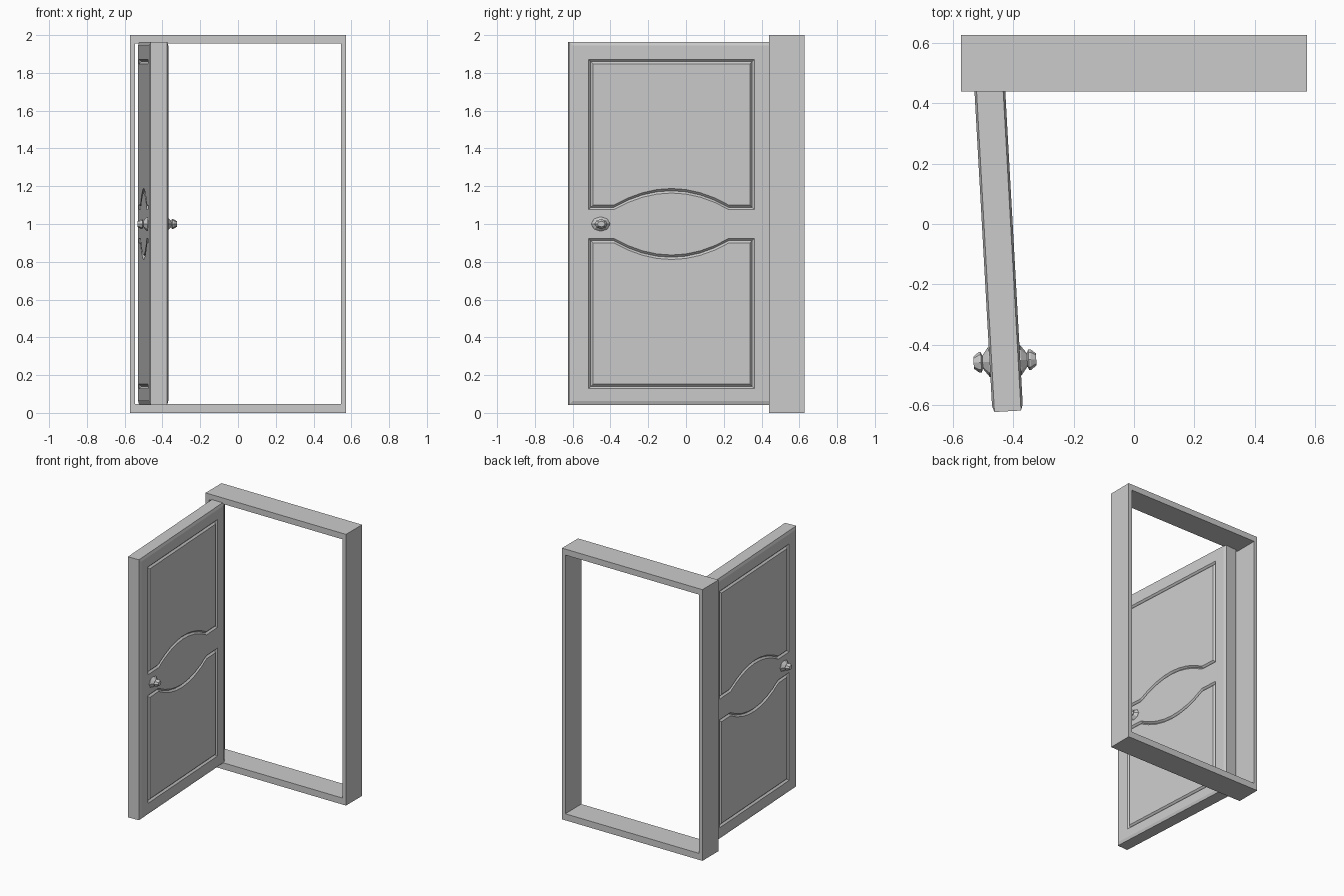
import bpy, bmesh, math
from mathutils import Vector

cube = bpy.data.objects.get("Cube")
if cube:
    bpy.data.objects.remove(cube)

grey = bpy.data.materials.new("plain_grey")
grey.use_nodes = True
COLOUR = (0.6, 0.6, 0.6, 1)
grey.diffuse_color = COLOUR
grey.node_tree.nodes["Principled BSDF"].inputs["Base Color"].default_value = COLOUR


def loop(bm, points):
    """Add a closed ring of vertices and its edges."""
    verts = [bm.verts.new(p) for p in points]
    for a, b in zip(verts, verts[1:] + verts[:1]):
        bm.edges.new((a, b))
    return verts


def bridge(bm, a, b):
    """Join two rings of equal length with quads."""
    n = len(a)
    for i in range(n):
        j = (i + 1) % n
        bm.faces.new((a[i], a[j], b[j], b[i]))


def ring_edges(bm, verts):
    return [bm.edges.get((a, b)) for a, b in zip(verts, verts[1:] + verts[:1])]


def finish(bm, name):
    bmesh.ops.recalc_face_normals(bm, faces=bm.faces[:])
    mesh = bpy.data.meshes.new(name)
    bm.to_mesh(mesh)
    bm.free()
    mesh.materials.append(grey)
    obj = bpy.data.objects.new(name, mesh)
    bpy.context.collection.objects.link(obj)
    return obj


def rect(half, low, high):
    return [(-half, low), (half, low), (half, high), (-half, high)]


# Door frame: a rectangular ring, sill included
FRONT, BACK = 0.44, 0.627
bm = bmesh.new()
outer, inner = rect(0.573, 0, 2), rect(0.546, 0.048, 1.956)
rings = [loop(bm, [(x, y, z) for x, z in shape])
         for shape, y in ((outer, FRONT), (inner, FRONT), (inner, BACK), (outer, BACK))]
for k in range(4):
    bridge(bm, rings[k], rings[(k + 1) % 4])
finish(bm, "door_frame")

# Door leaf, built around its own centre line and then swung open
HALF, LOW, HIGH, MID = 0.542, 0.043, 1.964, 1.0
CORE, FACE, GROOVE = 0.044, 0.051, 0.012
STEPS = 8


def panel(inset, lower):
    """Outline of a panel whose edge by the middle rail is arched."""
    side, top, rail = 0.44 - inset, 1.872 - inset, 1.076 + inset
    pts = [(-side, rail), (-side, top), (side, top), (side, rail)]
    for i in range(STEPS + 1):
        t = 1 - 2 * i / STEPS
        pts.append((0.305 * t, rail + 0.088 * (1 - t * t)))
    return [(y, 2 * MID - z if lower else z) for y, z in pts]


bm = bmesh.new()
cores = []
for s in (-1, 1):
    core = loop(bm, [(s * CORE, y, z) for y, z in rect(HALF, LOW, HIGH)])
    face = loop(bm, [(s * FACE, y, z) for y, z in rect(HALF - 0.02, LOW + 0.02, HIGH - 0.02)])
    bridge(bm, core, face)
    cores.append(core)
    edges = ring_edges(bm, face)
    # V-shaped groove around each panel
    for lower in (False, True):
        a, b, c = [loop(bm, [(s * x, y, z) for y, z in panel(inset, lower)])
                   for inset, x in ((0, FACE), (0.012, FACE - GROOVE), (0.024, FACE))]
        bridge(bm, a, b)
        bridge(bm, b, c)
        bm.faces.new(c)
        edges += ring_edges(bm, a)
    # Stiles and rails between the grooves and the edge
    bmesh.ops.triangle_fill(bm, use_beauty=True, edges=edges, normal=Vector((s, 0, 0)))
bridge(bm, *cores)
door = finish(bm, "door_leaf")
door.location = (-0.449, -0.08, 0)
door.rotation_euler.z = math.radians(3.19)

# Faceted oval knobs: flared rose, neck and tapered grip
PROFILE = [(0.052, 0.045), (0.05, 0.053), (0.022, 0.074), (0.034, 0.079),
           (0.034, 0.086), (0.02, 0.104)]
SIDES = 8
for s, name in ((-1, "outer_knob"), (1, "inner_knob")):
    bm = bmesh.new()
    rings = []
    for r, x in PROFILE:
        angles = [2 * math.pi * i / SIDES for i in range(SIDES)]
        rings.append(loop(bm, [(s * x, r * math.cos(a), 0.76 * r * math.sin(a)) for a in angles]))
    for a, b in zip(rings, rings[1:]):
        bridge(bm, a, b)
    bm.faces.new(rings[0])
    bm.faces.new(rings[-1])
    knob = finish(bm, name)
    knob.parent = door
    knob.location = (0, -0.375, MID)
